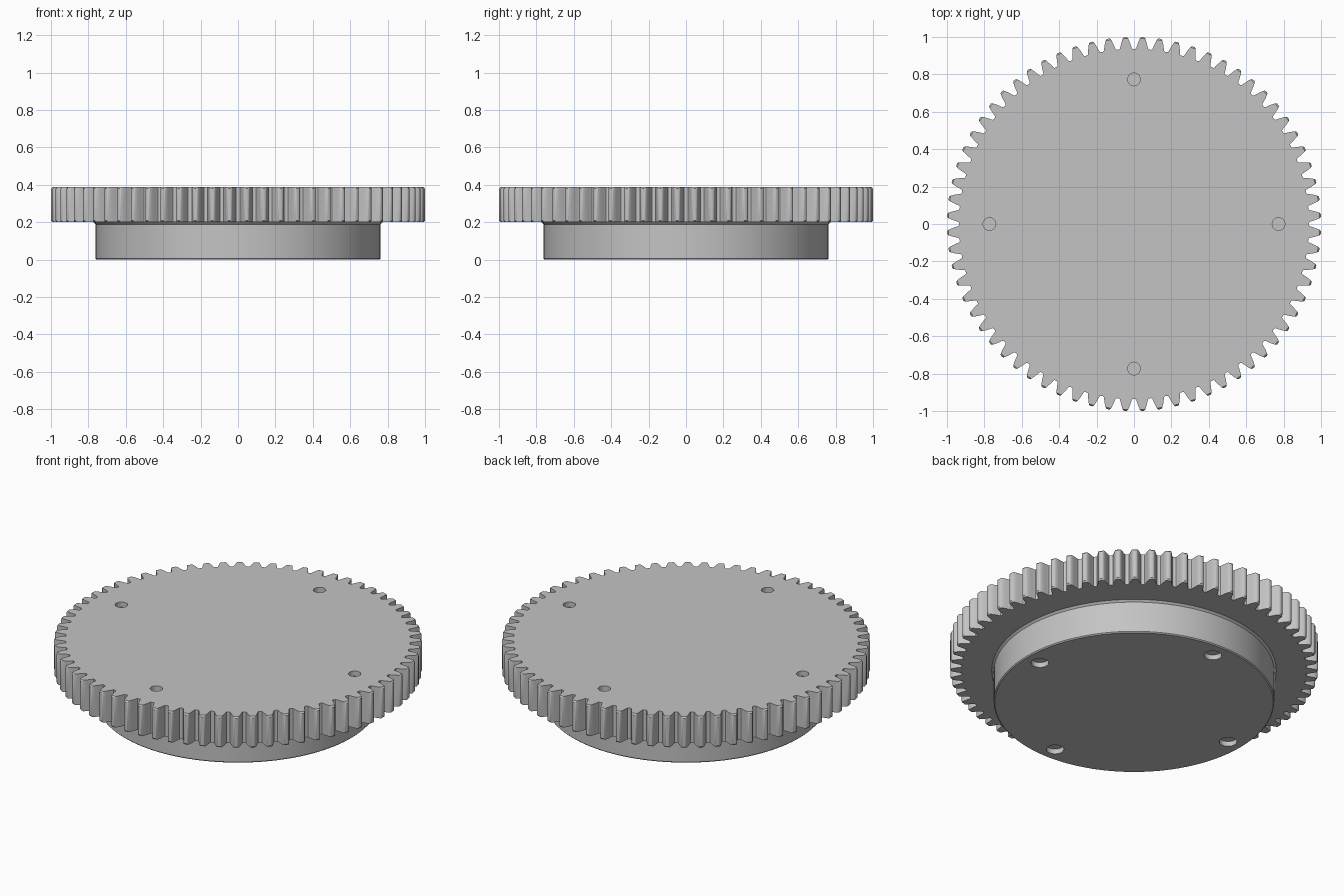
import bpy
import bmesh
import math
from mathutils import Matrix, Vector

cube = bpy.data.objects.get("Cube")
if cube:
    bpy.data.objects.remove(cube, do_unlink=True)

TEETH = 68
MODULE = 2 / (TEETH + 2)
PITCH_R = MODULE * TEETH / 2
BASE_R = PITCH_R * math.cos(math.radians(20))
ROOT_R = PITCH_R - 1.25 * MODULE
GEAR_Z, TOP_Z = 0.2, 0.387
HUB_R = 0.762

grey = bpy.data.materials.new("plain grey")
grey.use_nodes = True
colour = (0.55, 0.55, 0.55, 1)
grey.diffuse_color = colour
grey.node_tree.nodes["Principled BSDF"].inputs["Base Color"].default_value = colour


def make_object(name, bm):
    bmesh.ops.recalc_face_normals(bm, faces=bm.faces)
    mesh = bpy.data.meshes.new(name)
    bm.to_mesh(mesh)
    bm.free()
    mesh.materials.append(grey)
    obj = bpy.data.objects.new(name, mesh)
    bpy.context.collection.objects.link(obj)
    return obj


def skin(name, rings):
    """Closed solid through a stack of equal-length rings of points."""
    bm = bmesh.new()
    loops = [[bm.verts.new(p) for p in ring] for ring in rings]
    n = len(loops[0])
    for low, high in zip(loops, loops[1:]):
        for i in range(n):
            j = (i + 1) % n
            bm.faces.new((low[i], low[j], high[j], high[i]))
    bm.faces.new(loops[0][::-1])
    bm.faces.new(loops[-1])
    return make_object(name, bm)


def cut_holes(obj, name, ring_r, hole_r, mouth_z, depth):
    """Four blind round holes on the axes, open at mouth_z."""
    bm = bmesh.new()
    for k in range(4):
        a = k * math.pi / 2
        place = Vector((ring_r * math.cos(a), ring_r * math.sin(a), mouth_z))
        bmesh.ops.create_cone(bm, cap_ends=True, segments=32, radius1=hole_r,
                              radius2=hole_r, depth=2 * depth,
                              matrix=Matrix.Translation(place))
    cutter = make_object(name, bm)
    cutter.hide_render = True
    mod = obj.modifiers.new("holes", "BOOLEAN")
    mod.operation, mod.solver, mod.object = "DIFFERENCE", "EXACT", cutter
    bpy.context.view_layer.objects.active = obj
    bpy.ops.object.modifier_apply(modifier=mod.name)
    bpy.data.objects.remove(cutter, do_unlink=True)


def smooth(obj):
    bpy.ops.object.select_all(action="DESELECT")
    obj.select_set(True)
    bpy.context.view_layer.objects.active = obj
    bpy.ops.object.shade_smooth_by_angle(angle=math.radians(30))


def involute(r):
    a = math.acos(min(1, BASE_R / r))
    return math.tan(a) - a


def half_angle(r):
    """Half the angular thickness of a tooth at radius r."""
    return math.pi / (2 * TEETH) + involute(PITCH_R) - involute(r)


# Tooth flank from root fillet to rounded tip, mirrored for the other side
flank = [(ROOT_R, half_angle(ROOT_R) + 0.005), (ROOT_R + 0.002, half_angle(ROOT_R) + 0.001)]
flank += [(r, half_angle(r)) for r in (ROOT_R + 0.007, 0.96, 0.975, 0.992)]
flank += [(0.998, half_angle(0.998) - 0.002), (1.0, half_angle(1.0) - 0.005)]
tooth = [(r, -a) for r, a in flank] + flank[::-1]
outline = [(r, (k + 0.5) * 2 * math.pi / TEETH + a) for k in range(TEETH) for r, a in tooth]


def gear_ring(z, limit):
    return [(min(r, limit) * math.cos(a), min(r, limit) * math.sin(a), z) for r, a in outline]


# Toothed wheel with slightly bevelled tooth ends
gear = skin("gear_wheel", [gear_ring(GEAR_Z, 0.992), gear_ring(GEAR_Z + 0.008, 2),
                           gear_ring(TOP_Z - 0.008, 2), gear_ring(TOP_Z, 0.992)])
cut_holes(gear, "top_hole_cutter", 0.773, 0.034, TOP_Z, 0.03)
smooth(gear)


# Hub with a bevelled lower rim and a small flare where it meets the wheel
def circle(r, z, n=128):
    return [(r * math.cos(2 * math.pi * i / n), r * math.sin(2 * math.pi * i / n), z)
            for i in range(n)]


hub_profile = [(HUB_R - 0.006, 0), (HUB_R, 0.006), (HUB_R, GEAR_Z - 0.011),
               (HUB_R + 0.011, GEAR_Z), (HUB_R + 0.011, GEAR_Z + 0.01)]
hub = skin("hub", [circle(r, z) for r, z in hub_profile])
cut_holes(hub, "hub_hole_cutter", 0.667, 0.048, 0, 0.03)
smooth(hub)
